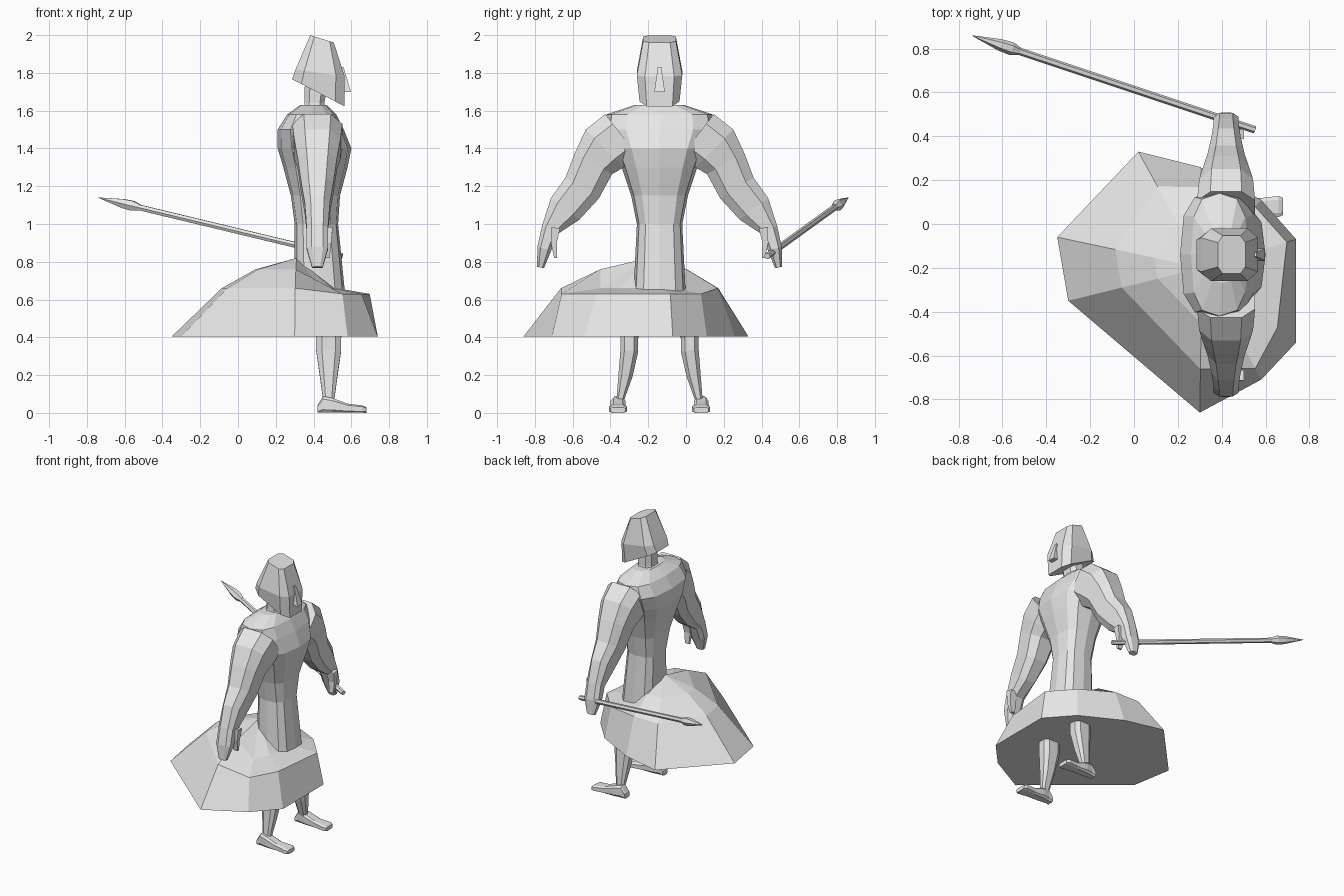
import bpy
import bmesh
from math import cos, sin, tau, copysign
from mathutils import Vector

if "Cube" in bpy.data.objects:
    bpy.data.objects.remove(bpy.data.objects["Cube"], do_unlink=True)

MIDDLE = -.14  # the figure's own plane of symmetry, in y

grey = (.8, .8, .8, 1)
clay = bpy.data.materials.new("pale_grey")
clay.use_nodes = True
clay.diffuse_color = grey
clay.node_tree.nodes["Principled BSDF"].inputs["Base Color"].default_value = grey


def skin(name, rings, apex=None):
    """Skin a stack of equal rings; close the last with a fan if an apex is given."""
    bm = bmesh.new()
    rows = [[bm.verts.new(point) for point in ring] for ring in rings]
    count = len(rows[0])
    for low, high in zip(rows, rows[1:]):
        for i in range(count):
            bm.faces.new((low[i - 1], low[i], high[i], high[i - 1]))
    bm.faces.new(rows[0])
    if apex:
        peak = bm.verts.new(apex)
        for i in range(count):
            bm.faces.new((rows[-1][i - 1], rows[-1][i], peak))
    else:
        bm.faces.new(rows[-1])
    bmesh.ops.recalc_face_normals(bm, faces=bm.faces)
    mesh = bpy.data.meshes.new(name)
    bm.to_mesh(mesh)
    bm.free()
    mesh.materials.append(clay)
    obj = bpy.data.objects.new(name, mesh)
    bpy.context.collection.objects.link(obj)


def loft(name, sections, sides=8, power=.7, turn=.5):
    """Loft (centre, main half-axis, cross half-axis) sections as squared-off ellipses."""
    def squared(value):
        return copysign(abs(value) ** power, value)

    angles = [tau * (i + turn) / sides for i in range(sides)]
    skin(name, [[centre + main * squared(cos(a)) + cross * squared(sin(a)) for a in angles]
                for centre, main, cross in sections])


def between(start, end, cross):
    """A section spanning two opposite points."""
    start, end = Vector(start), Vector(end)
    return (start + end) / 2, (end - start) / 2, Vector(cross)


def upright(levels):
    """Level sections from (height, back x, front x, half-width)."""
    return [between((back, MIDDLE, z), (front, MIDDLE, z), (0, width, 0))
            for z, back, front, width in levels]


def limb(name, side, x, rows, sides=8):
    """Tube square to its path, from (distance out, height, half-width, half-depth)."""
    path = [Vector((x, MIDDLE + side * out, z)) for out, z, *size in rows]
    sections = []
    for i, (out, z, width, depth) in enumerate(rows):
        tangent = path[min(i + 1, len(path) - 1)] - path[max(i - 1, 0)]
        across = Vector((1, 0, 0))
        sections.append((path[i], tangent.cross(across).normalized() * width, across * depth))
    loft(name, sections, sides)


# Torso: narrow waist, wide chest and sloping shoulders
loft("torso", upright([
    (.6, .3, .57, .14), (1, .3, .53, .12), (1.15, .28, .54, .15), (1.3, .24, .58, .2),
    (1.4, .21, .6, .24), (1.5, .21, .56, .29), (1.58, .26, .52, .28), (1.63, .33, .47, .13),
]), sides=12, turn=0)
loft("neck", upright([(1.5, .32, .48, .1), (1.64, .35, .46, .07), (1.75, .35, .48, .07)]))

# Head with slanting jaw and crown
loft("head", [
    between((.28, MIDDLE, 1.77), (.57, MIDDLE, 1.62), (0, .11, 0)),
    between((.3, MIDDLE, 1.82), (.57, MIDDLE, 1.78), (0, .125, 0)),
    between((.38, MIDDLE, 2), (.51, MIDDLE, 1.96), (0, .09, 0)),
], power=.5)
loft("nose", upright([(1.7, .53, .6, .03), (1.83, .53, .56, .01)]), sides=4, power=.2)

# Arms, thumbs, legs and feet on both sides
for label, side in (("left", 1), ("right", -1)):
    limb(label + "_arm", side, .42, [
        (.2, 1.47, .15, .14), (.29, 1.4, .15, .13), (.35, 1.32, .12, .11),
        (.41, 1.19, .11, .09), (.5, 1.08, .1, .07), (.58, .97, .05, .06),
        (.61, .87, .04, .06), (.63, .77, .02, .03)])
    limb(label + "_thumb", side, .47, [
        (.55, .98, .03, .04), (.56, .9, .02, .03), (.55, .82, .01, .02)], sides=4)
    limb(label + "_leg", side, .48, [
        (.11, .6, .07, .1), (.16, .4, .05, .07), (.16, .33, .05, .07),
        (.18, .2, .04, .05), (.21, .06, .02, .03)])
    y = MIDDLE + side * .22
    loft(label + "_foot", [
        between((x, y, 0), (x, y, top), (0, width, 0)) for x, top, width in (
            (.42, .04, .03), (.45, .09, .03), (.5, .08, .04), (.58, .05, .04),
            (.66, .04, .05), (.68, .03, .04))], power=.5)

# Faceted skirt, trailing behind: hem corners, and how far each bulges inward
peak = Vector((.31, -.2, .82))
hem, bulge, waist = [], [], []
for x, y, inset in ((.02, .33, .3), (.3, .26, .2), (.58, .11, .1), (.74, -.07, .1),
                    (.74, -.54, .2), (.58, -.71, .1), (.3, -.86, .3), (-.3, -.35, .4),
                    (-.35, -.06, .4)):
    corner = Vector((x, y, .405))
    middle = corner.lerp(peak, inset)
    inner = middle.lerp(peak, .45)
    in_front = x > .5
    middle.z = .63 if in_front else .66
    inner.z = .66 if in_front else .76
    hem.append(corner)
    bulge.append(middle)
    waist.append(inner)
skin("skirt", [hem, bulge, waist], peak)

# Spear held in the left hand
butt, tip = Vector((.55, .43, .83)), Vector((-.74, .86, 1.14))
flat = (tip - butt).cross(Vector((0, 0, 1))).normalized()
rise = flat.cross(tip - butt).normalized()
for name, stations in (("spear_shaft", ((0, .017), (.86, .017))),
                       ("spear_head", ((.83, .018), (.86, .03), (.9, .027), (1, .001)))):
    loft(name, [(butt.lerp(tip, reach), rise * radius, flat * radius)
                for reach, radius in stations], sides=6, power=1)
